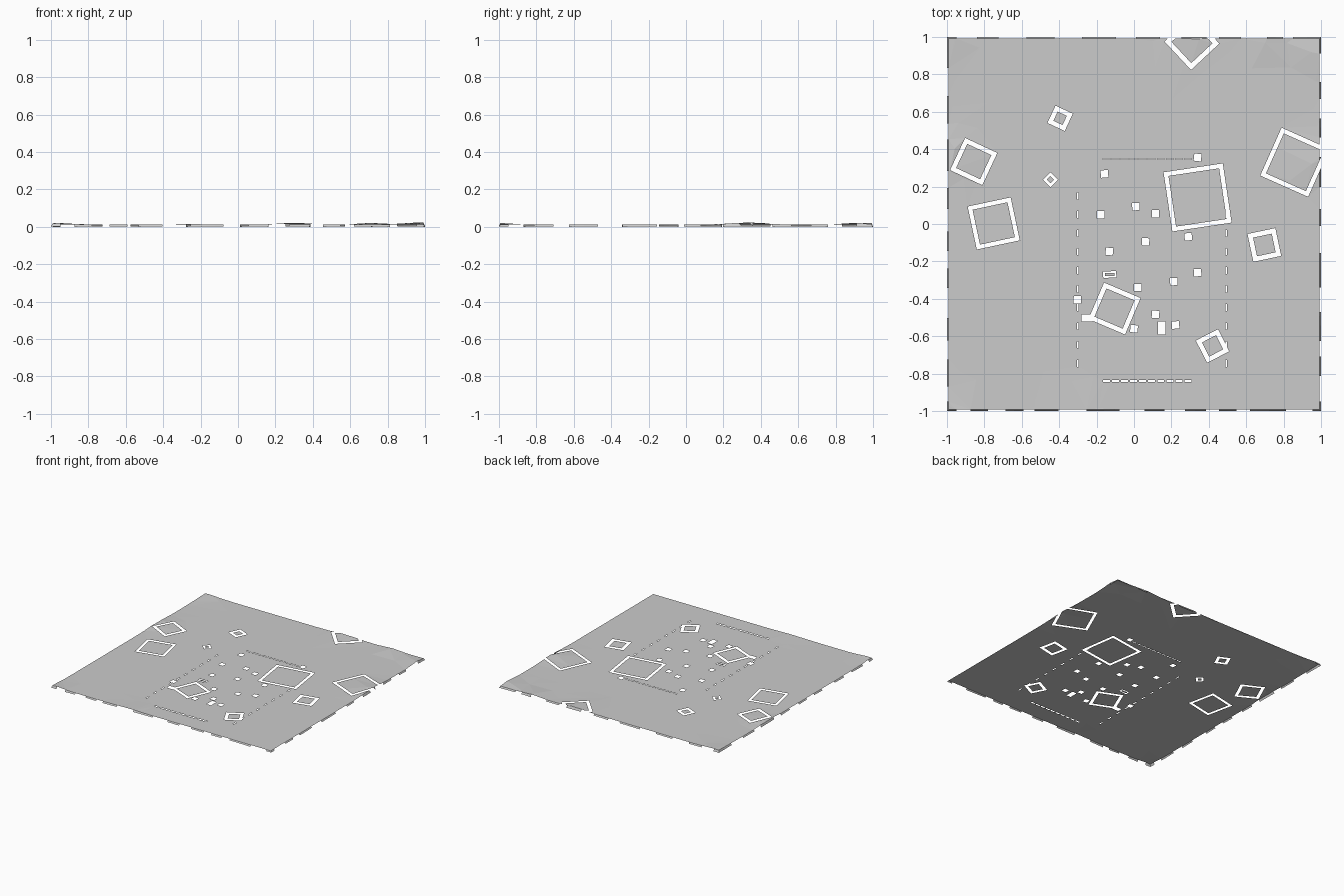
import bpy, random
from math import cos, sin, radians, exp
from mathutils import Vector
from mathutils.geometry import delaunay_2d_cdt

if "Cube" in bpy.data.objects:
    bpy.data.objects.remove(bpy.data.objects["Cube"])

random.seed(4)

# Square outline slots around raised pads: centre x, y, side, angle, slot width
RINGS = [(0.31, 0.97, 0.207, 43, 0.026), (-0.395, 0.565, 0.102, -25, 0.024),
         (-0.857, 0.334, 0.19, -25, 0.024), (-0.447, 0.237, 0.057, 45, 0.015),
         (-0.75, 0.003, 0.235, 12, 0.022), (0.34, 0.142, 0.32, 8.5, 0.023),
         (0.86, 0.33, 0.28, -24, 0.023), (0.697, -0.112, 0.152, 12, 0.025),
         (-0.104, -0.452, 0.212, -23, 0.024), (0.42, -0.652, 0.133, 27, 0.024)]
# Small square openings
SPOTS = [(0.34, 0.356), (-0.158, 0.268), (0.01, 0.093), (-0.178, 0.05), (0.115, 0.055),
         (0.062, -0.095), (-0.132, -0.147), (0.29, -0.068), (0.34, -0.26), (0.213, -0.308),
         (0.02, -0.34), (-0.303, -0.405), (0.115, -0.483), (0, -0.56), (0.222, -0.54)]
# Low swells in the ground: x, y, height, radius
SWELLS = [(-0.97, 0.36, 0.012, 0.1), (0.3, 0.98, 0.01, 0.12), (0.97, 0.33, 0.012, 0.13),
          (0.72, 0.98, 0.01, 0.1), (-0.95, -0.97, 0.01, 0.08), (-0.3, -0.97, 0.005, 0.1),
          (0.98, 0.9, 0.011, 0.08), (-0.95, 0.95, 0.009, 0.1)]

verts, edges, holes, islands = [], [], [], []


def rect(cx, cy, w, h, a=0):
    """Rectangle outline added as constraint edges; returned as a tester tuple."""
    c, s, n = cos(radians(a)), sin(radians(a)), len(verts)
    for u, v in ((-1, -1), (1, -1), (1, 1), (-1, 1)):
        x, y = u * w / 2, v * h / 2
        verts.append(Vector((cx + c * x - s * y, cy + s * x + c * y)))
    edges.extend((n + i, n + (i + 1) % 4) for i in range(4))
    return (cx, cy, w / 2, h / 2, c, s)


def inside(p, r):
    dx, dy = p.x - r[0], p.y - r[1]
    return abs(r[4] * dx + r[5] * dy) < r[2] and abs(r[4] * dy - r[5] * dx) < r[3]


def height(p):
    z = 0.011 + sum(h * exp(-((p.x - x) ** 2 + (p.y - y) ** 2) / r ** 2)
                    for x, y, h, r in SWELLS)
    # outer rim drops to the floor
    return 0.003 * (1 + sin(p.x * 19 + p.y * 23)) / 2 if max(abs(p.x), abs(p.y)) > 0.996 else z


outline = rect(0, 0, 2, 2)
rect(0, 0, 1.984, 1.984)

# Framed pads
for x, y, side, a, w in RINGS:
    holes.append(rect(x, y, side, side, a))
    islands.append(rect(x, y, side - 2 * w, side - 2 * w, a))
holes.append(rect(-0.13, -0.27, 0.07, 0.034, 3))
islands.append(rect(-0.13, -0.27, 0.052, 0.016, 3))

# Square and oblong openings
for i, (x, y) in enumerate(SPOTS):
    holes.append(rect(x, y, 0.039, 0.039, (i * 37) % 13 - 6))
holes.append(rect(0.148, -0.555, 0.04, 0.07))
holes.append(rect(-0.252, -0.503, 0.06, 0.038))

# Dashed lines
for i in range(10):
    x = -0.148 + 0.0485 * i
    holes.append(rect(x, 0.348, 0.037, 0.007))
    holes.append(rect(x, -0.84, 0.037, 0.012))
    for lx in (-0.301, 0.493):
        holes.append(rect(lx, 0.15 - 0.0995 * i, 0.009, 0.036))

# Broken gaps along the rim
for i in range(4):
    t = -0.95
    while t < 0.9:
        length = random.uniform(0.05, 0.16)
        c = t + length / 2
        x, y = ((c, -0.996), (0.996, c), (c, 0.996), (-0.996, c))[i]
        holes.append(rect(x, y, *((length, 0.008) if i % 2 == 0 else (0.008, length))))
        t += length + random.uniform(0.08, 0.2)

# Scattered ground points
for i in range(14):
    for j in range(14):
        verts.append(Vector((-0.95 + 1.9 * (i + random.uniform(-.3, .3)) / 13,
                             -0.95 + 1.9 * (j + random.uniform(-.3, .3)) / 13)))
verts = [Vector((max(-1, min(1, v.x)), max(-1, min(1, v.y)))) if len(v) == 2 and i >= len(verts) - 196
         else v for i, v in enumerate(verts)]

pts, _, tris, *_ = delaunay_2d_cdt(verts, edges, [], 0, 1e-5)

# Sort triangles into the ground and the framed pads
ground, pads = [], []
for t in tris:
    c = sum((pts[i] for i in t), Vector((0, 0))) / len(t)
    if not inside(c, outline):
        continue
    cut = [inside(c, h) for h in holes]
    frame = next((k for k, isl in enumerate(islands) if inside(c, isl)), None)
    if frame is not None:
        cut[frame] = False
    if not any(cut):
        (ground if frame is None else pads).append(t)


def make(name, faces):
    used = sorted({i for f in faces for i in f})
    idx = {v: k for k, v in enumerate(used)}
    me = bpy.data.meshes.new(name)
    me.from_pydata([(pts[i].x, pts[i].y, height(pts[i])) for i in used], [],
                   [[idx[i] for i in f] for f in faces])
    me.update()
    bpy.context.collection.objects.link(bpy.data.objects.new(name, me))


make("ground_sheet", ground)
make("framed_pads", pads)
